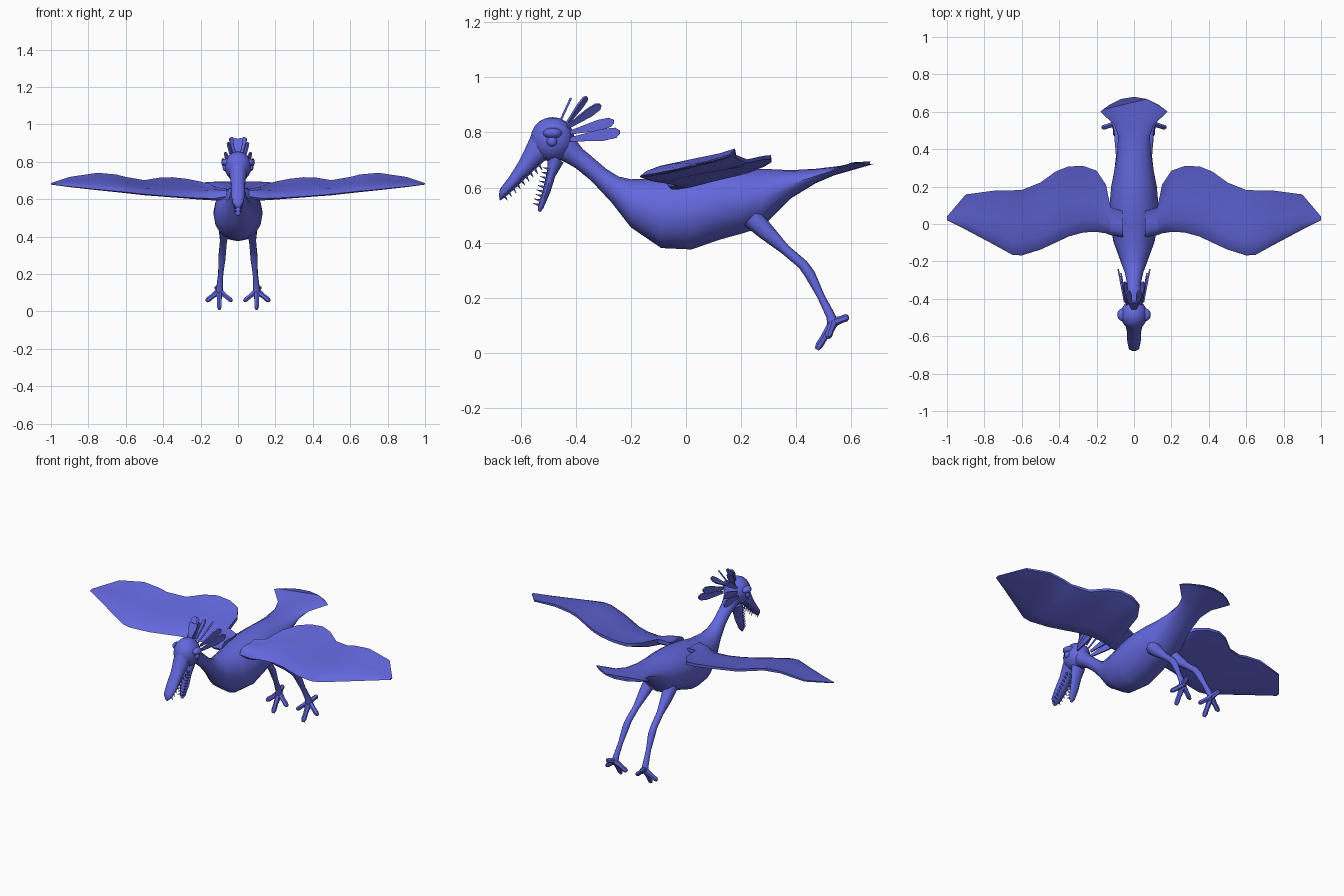
import bpy, bmesh, math
from mathutils import Vector

if "Cube" in bpy.data.objects:
    bpy.data.objects.remove(bpy.data.objects["Cube"])

blue = bpy.data.materials.new("feather blue")
blue.diffuse_color = (0.125, 0.137, 0.72, 1)
blue.use_nodes = True
blue.node_tree.nodes["Principled BSDF"].inputs["Base Color"].default_value = blue.diffuse_color


def finish(name, bm, mirror=False, angle=50):
    bmesh.ops.recalc_face_normals(bm, faces=bm.faces)
    me = bpy.data.meshes.new(name)
    bm.to_mesh(me)
    bm.free()
    ob = bpy.data.objects.new(name, me)
    bpy.context.collection.objects.link(ob)
    me.materials.append(blue)
    bpy.ops.object.select_all(action='DESELECT')
    ob.select_set(True)
    bpy.context.view_layer.objects.active = ob
    bpy.ops.object.shade_smooth_by_angle(angle=math.radians(angle))
    if mirror:
        ob.modifiers.new("mirror", 'MIRROR')
    return ob


def loft(bm, rings):
    """Skin a list of equal-length point rings and cap both ends."""
    loops = [[bm.verts.new(p) for p in r] for r in rings]
    n = len(loops[0])
    for a, b in zip(loops, loops[1:]):
        for i in range(n):
            j = (i + 1) % n
            bm.faces.new((a[i], a[j], b[j], b[i]))
    bm.faces.new(loops[0])
    bm.faces.new(loops[-1])


def section(ty, tz, by, bz, w, sweep=0, n=16):
    """Oval ring between a top and a bottom point; sweep bows it backwards."""
    ring = []
    for i in range(n):
        a = 2 * math.pi * i / n
        s, c = math.sin(a), math.cos(a)
        ring.append(((w * s), (ty + by) / 2 + c * (ty - by) / 2 + sweep * (1 - s * s),
                     (tz + bz) / 2 + c * (tz - bz) / 2))
    return ring


def tube(bm, pts, radii, n=8):
    pts = [Vector(p) for p in pts]
    rings = []
    for i, (p, r) in enumerate(zip(pts, radii)):
        d = (pts[min(i + 1, len(pts) - 1)] - pts[max(i - 1, 0)]).normalized()
        u = d.cross(Vector((1, 0.2, 0.1))).normalized()
        v = d.cross(u)
        rings.append([p + r * (u * math.cos(2 * math.pi * k / n) + v * math.sin(2 * math.pi * k / n))
                      for k in range(n)])
    loft(bm, rings)


def ellipsoid(name, centre, radii, mirror=False, seg=16):
    bm = bmesh.new()
    bmesh.ops.create_uvsphere(bm, u_segments=seg, v_segments=seg // 2 + 2, radius=1)
    for v in bm.verts:
        v.co = Vector([c + r * q for c, r, q in zip(centre, radii, v.co)])
    return finish(name, bm, mirror)


# Neck, body and tail fan: top y, top z, bottom y, bottom z, half width, sweep
body = [(-.42, .80, -.48, .71, .05), (-.375, .74, -.435, .69, .04),
        (-.345, .715, -.40, .67, .036), (-.29, .668, -.345, .625, .037),
        (-.245, .64, -.27, .545, .05), (-.2, .63, -.2, .455, .072),
        (-.1, .632, -.09, .38, .11), (0, .652, .02, .375, .13),
        (.1, .665, .12, .41, .13), (.2, .668, .2, .432, .122),
        (.28, .668, .275, .455, .107), (.38, .663, .38, .56, .09),
        (.47, .668, .47, .615, .085), (.53, .676, .53, .645, .105, .01),
        (.6, .695, .6, .685, .18, .08)]
bm = bmesh.new()
loft(bm, [section(*r) for r in body])
finish("body", bm)

# Head with brows and eyes
ellipsoid("head", (0, -.485, .775), (.072, .08, .081))
ellipsoid("brow", (.06, -.485, .797), (.03, .035, .02), True, 12)
ellipsoid("eye", (.068, -.487, .768), (.014, .019, .019), True, 12)

# Open beak
upper = [(-.55, .82, -.48, .70, .05), (-.578, .755, -.51, .70, .045),
         (-.607, .695, -.555, .66, .037), (-.645, .635, -.612, .605, .036),
         (-.676, .595, -.657, .565, .028), (-.68, .57, -.676, .552, .01)]
lower = [(-.50, .73, -.445, .69, .042), (-.505, .66, -.475, .64, .033),
         (-.52, .59, -.493, .583, .028), (-.537, .535, -.518, .525, .018),
         (-.537, .515, -.53, .51, .006)]
for name, rows in (("upper_beak", upper), ("lower_beak", lower)):
    bm = bmesh.new()
    loft(bm, [section(*r, n=12) for r in rows])
    finish(name, bm)

# Teeth along both beak edges
bm = bmesh.new()
for start, end, d in (((.034, -.535, .685), (.02, -.662, .575), (0, .013, -.022)),
                      ((.026, -.495, .665), (.012, -.53, .535), (0, -.026, .008))):
    for i in range(9):
        p = Vector(start).lerp(Vector(end), i / 8)
        tube(bm, [p, p + Vector(d)], [.006, .0008], 5)
finish("teeth", bm, True)

# Crest feathers: base, tip, width direction, half width
feathers = [((.05, -.42, .775), (.085, -.24, .80), (0, 0, 1), .022),
            ((.045, -.42, .80), (.07, -.262, .84), (0, -.2, 1), .02),
            ((.035, -.43, .82), (.05, -.31, .90), (.5, -.5, .6), .018),
            ((.02, -.43, .835), (.033, -.36, .93), (1, -.5, .3), .018),
            ((.006, -.455, .845), (.012, -.418, .925), (1, 0, 0), .016)]
bm = bmesh.new()
for base, tip, wide, hw in feathers:
    base, tip, wide = Vector(base), Vector(tip), Vector(wide).normalized()
    thick = (tip - base).cross(wide).normalized() * .004
    outline = [base.lerp(tip, t) + wide * hw * k for t, k in
               ((0, -.35), (.65, -1), (.92, -.8), (1, -.2), (1, .3), (.9, .9), (.65, 1), (0, .35))]
    loft(bm, [[p - thick for p in outline], [p + thick for p in outline]])
finish("crest_feathers", bm, True, 30)

# Wings: x, leading y, trailing y, leading z, trailing z, thickness
wing = [(.06, -.07, .07, .615, .645, .03), (.125, -.06, .09, .605, .655, .03),
        (.15, -.05, .21, .605, .672, .028), (.2, -.042, .285, .606, .685, .026),
        (.27, -.045, .31, .61, .70, .024), (.35, -.067, .308, .615, .71, .022),
        (.42, -.10, .28, .62, .708, .02), (.5, -.137, .222, .627, .695, .02),
        (.6, -.168, .182, .638, .712, .02), (.65, -.165, .18, .643, .725, .02),
        (.75, -.11, .178, .652, .735, .018), (.9, -.03, .158, .668, .715, .012),
        (1, .02, .04, .68, .685, .004)]
foil = [(0, 0), (.06, .6), (.2, .95), (.5, .7), (.8, .3), (.94, .35), (1, .35),
        (1, -.35), (.8, -.75), (.5, -.7), (.2, -.75), (.06, -.5)]
bm = bmesh.new()
loft(bm, [[(x, y0 + (y1 - y0) * u, z0 + (z1 - z0) * u + t * v) for u, v in foil]
          for x, y0, y1, z0, z1, t in wing])
finish("wings", bm, True)

# Legs
bm = bmesh.new()
tube(bm, [(.065, .24, .49), (.073, .29, .44), (.078, .36, .375), (.083, .425, .32),
          (.086, .45, .285), (.092, .49, .205), (.098, .525, .135), (.1, .535, .10)],
     [.04, .032, .019, .019, .02, .014, .017, .022])
finish("legs", bm, True)

# Feet: three front toes and a back toe
bm = bmesh.new()
ankle = Vector((.1, .535, .11))
for tip in ((.1, .475, .012), (.17, .515, .055), (.032, .515, .055), (.115, .59, .13)):
    tip = Vector(tip)
    tube(bm, [ankle, ankle.lerp(tip, .55), ankle.lerp(tip, .85), tip], [.018, .013, .014, .008], 6)
finish("feet", bm, True)
